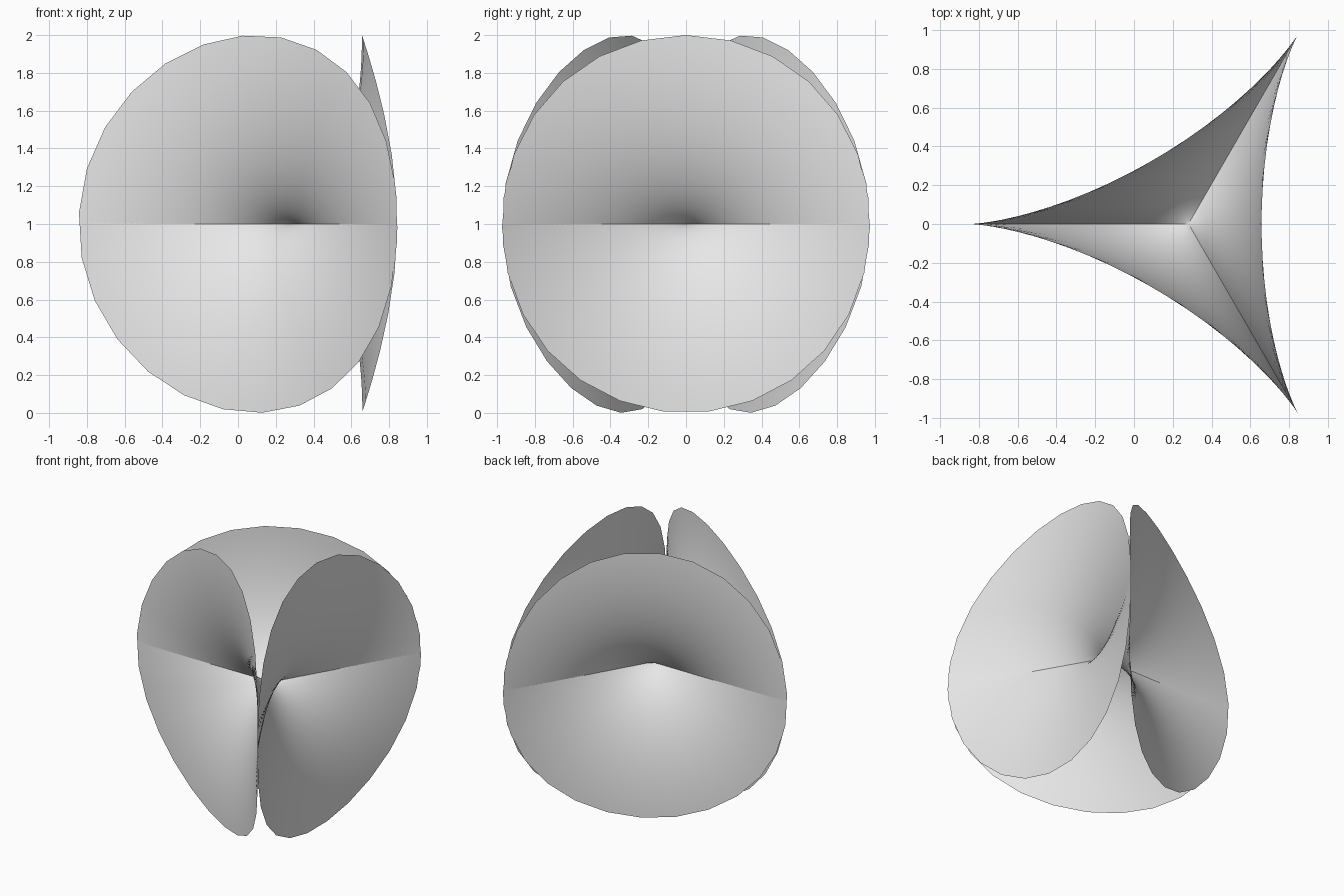
import bpy, bmesh
from math import pi, sin, cos

cube = bpy.data.objects.get("Cube")
if cube:
    bpy.data.objects.remove(cube, do_unlink=True)

RINGS, SEGMENTS, SCALE = 40, 79, 0.75


def surface_point(r, t):
    """Branched three-lobed minimal surface; t runs over two full turns."""
    x = r * cos(t) - r * r * cos(2 * t) / 2 + 0.375
    y = -r * sin(t) * (r * cos(t) + 1)
    z = 4 / 3 * (1 + r ** 1.5 * cos(1.5 * t))
    return x * SCALE, y * SCALE, z * SCALE


# Plain grey material
grey = bpy.data.materials.new("plain_grey")
grey.use_nodes = True
grey.diffuse_color = (0.8, 0.8, 0.8, 1)
grey.node_tree.nodes["Principled BSDF"].inputs["Base Color"].default_value = (0.8, 0.8, 0.8, 1)

# Sheet: concentric rings around one branch point
bm = bmesh.new()
centre = bm.verts.new(surface_point(0, 0))
rings = [[bm.verts.new(surface_point(i / RINGS, 4 * pi * j / SEGMENTS))
          for j in range(SEGMENTS)] for i in range(1, RINGS + 1)]
for j in range(SEGMENTS):
    k = (j + 1) % SEGMENTS
    bm.faces.new((centre, rings[0][k], rings[0][j]))
    for inner, outer in zip(rings, rings[1:]):
        bm.faces.new((inner[j], inner[k], outer[k], outer[j]))
for face in bm.faces:
    face.smooth = True

mesh = bpy.data.meshes.new("curved_sheet")
bm.to_mesh(mesh)
bm.free()
mesh.materials.append(grey)
sheet = bpy.data.objects.new("curved_sheet", mesh)
bpy.context.collection.objects.link(sheet)
